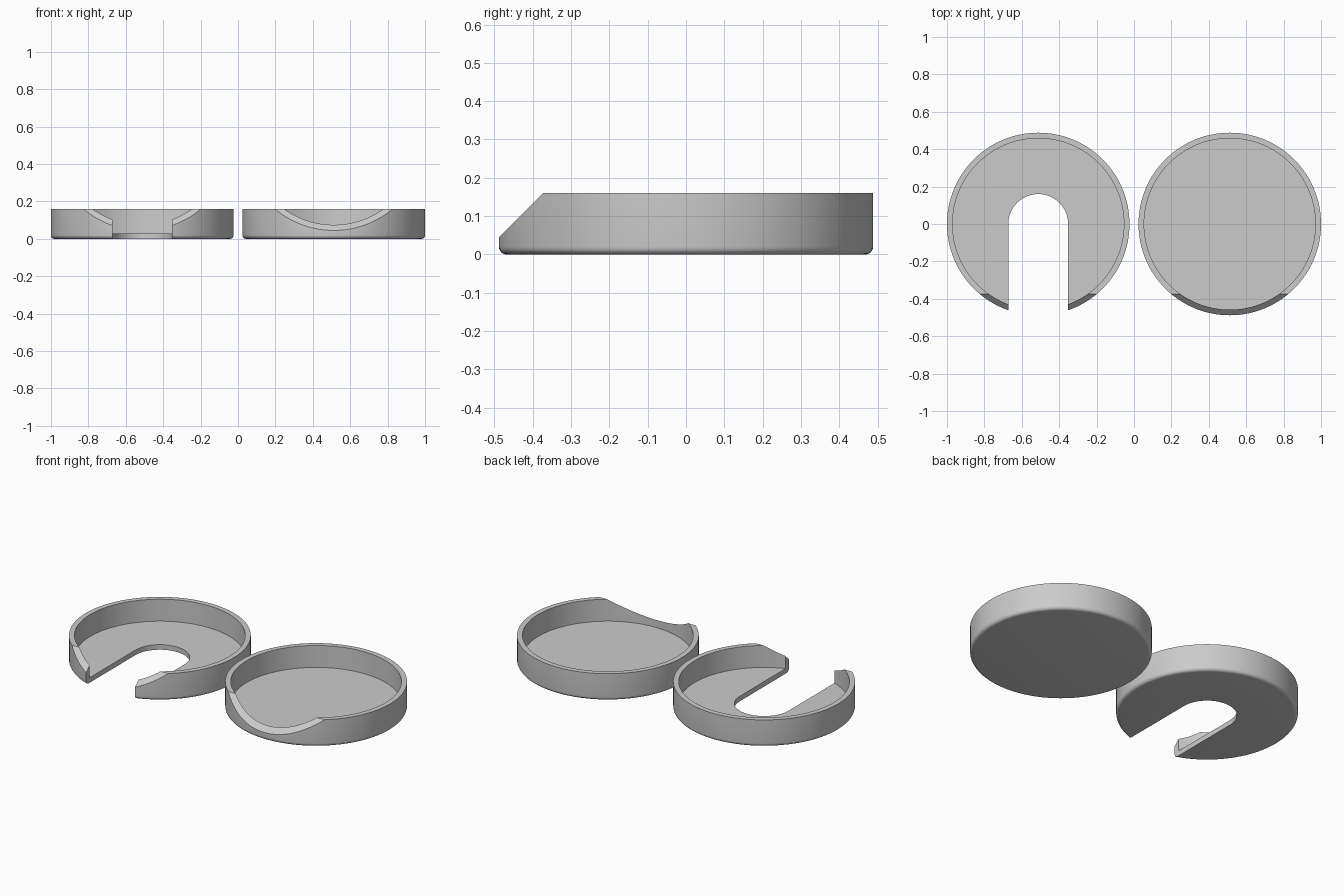
import bpy
import bmesh
from math import cos, sin, pi, radians
from mathutils import Matrix, Vector

if "Cube" in bpy.data.objects:
    bpy.data.objects.remove(bpy.data.objects["Cube"])

RADIUS, INNER, HEIGHT, FLOOR = 0.488, 0.458, 0.16, 0.03
OFFSET, ROUND, SLOT = 0.512, 0.02, 0.16
SEGMENTS = 128

grey = bpy.data.materials.new("plain_grey")
grey.use_nodes = True
colour = (0.6, 0.6, 0.6, 1)
grey.diffuse_color = colour
grey.node_tree.nodes["Principled BSDF"].inputs["Base Color"].default_value = colour


def finish(name, bm):
    bmesh.ops.recalc_face_normals(bm, faces=bm.faces)
    mesh = bpy.data.meshes.new(name)
    bm.to_mesh(mesh)
    bm.free()
    mesh.materials.append(grey)
    obj = bpy.data.objects.new(name, mesh)
    bpy.context.collection.objects.link(obj)
    return obj


def make_tray(name, x):
    # Lathed dish: rounded base edge, straight wall, flat floor
    corner = [(RADIUS - ROUND + ROUND * sin(a), ROUND - ROUND * cos(a))
              for a in (i * pi / 12 for i in range(7))]
    profile = [(0, 0)] + corner + [(RADIUS, HEIGHT), (INNER, HEIGHT), (INNER, FLOOR), (0, FLOOR)]
    bm = bmesh.new()
    verts = [bm.verts.new((0, -r, z)) for r, z in profile]
    edges = [bm.edges.new(pair) for pair in zip(verts, verts[1:])]
    bmesh.ops.spin(bm, geom=verts + edges, cent=(0, 0, 0), axis=(0, 0, 1),
                   angle=2 * pi, steps=SEGMENTS, use_duplicate=False)
    bmesh.ops.remove_doubles(bm, verts=bm.verts, dist=0.0001)
    bmesh.ops.translate(bm, verts=bm.verts, vec=(x, 0, 0))
    return finish(name, bm)


def make_lip_cutter():
    # Slanted block that slopes the front lip at 45 degrees
    bm = bmesh.new()
    bmesh.ops.create_cube(bm, size=1, matrix=Matrix.Diagonal((3, 1, 1, 1)))
    lean = Matrix.Rotation(radians(45), 4, 'X')
    normal = Vector((0, -1, 1)).normalized()
    centre = Vector((0, -0.373, HEIGHT)) + normal * 0.5
    bmesh.ops.transform(bm, verts=bm.verts, matrix=Matrix.Translation(centre) @ lean)
    return finish("lip_cutter", bm)


def make_slot_cutter():
    # Round-ended slot running out through the front
    arc = [(SLOT * cos(i * pi / 32), SLOT * sin(i * pi / 32)) for i in range(33)]
    outline = arc + [(-SLOT, -1), (SLOT, -1)]
    bm = bmesh.new()
    face = bm.faces.new([bm.verts.new((x - OFFSET, y, -0.1)) for x, y in outline])
    top = bmesh.ops.extrude_face_region(bm, geom=[face])["geom"]
    bmesh.ops.translate(bm, verts=[v for v in top if isinstance(v, bmesh.types.BMVert)],
                        vec=(0, 0, 0.5))
    return finish("slot_cutter", bm)


def carve(obj, cutters):
    bpy.ops.object.select_all(action='DESELECT')
    bpy.context.view_layer.objects.active = obj
    obj.select_set(True)
    for cutter in cutters:
        mod = obj.modifiers.new(cutter.name, 'BOOLEAN')
        mod.operation, mod.solver, mod.object = 'DIFFERENCE', 'EXACT', cutter
        bpy.ops.object.modifier_apply(modifier=mod.name)
    bpy.ops.object.shade_smooth_by_angle(angle=radians(30))


lip_cutter = make_lip_cutter()
slot_cutter = make_slot_cutter()
carve(make_tray("slotted_tray", -OFFSET), [lip_cutter, slot_cutter])
carve(make_tray("plain_tray", OFFSET), [lip_cutter])

for cutter in (lip_cutter, slot_cutter):
    bpy.data.objects.remove(cutter)
